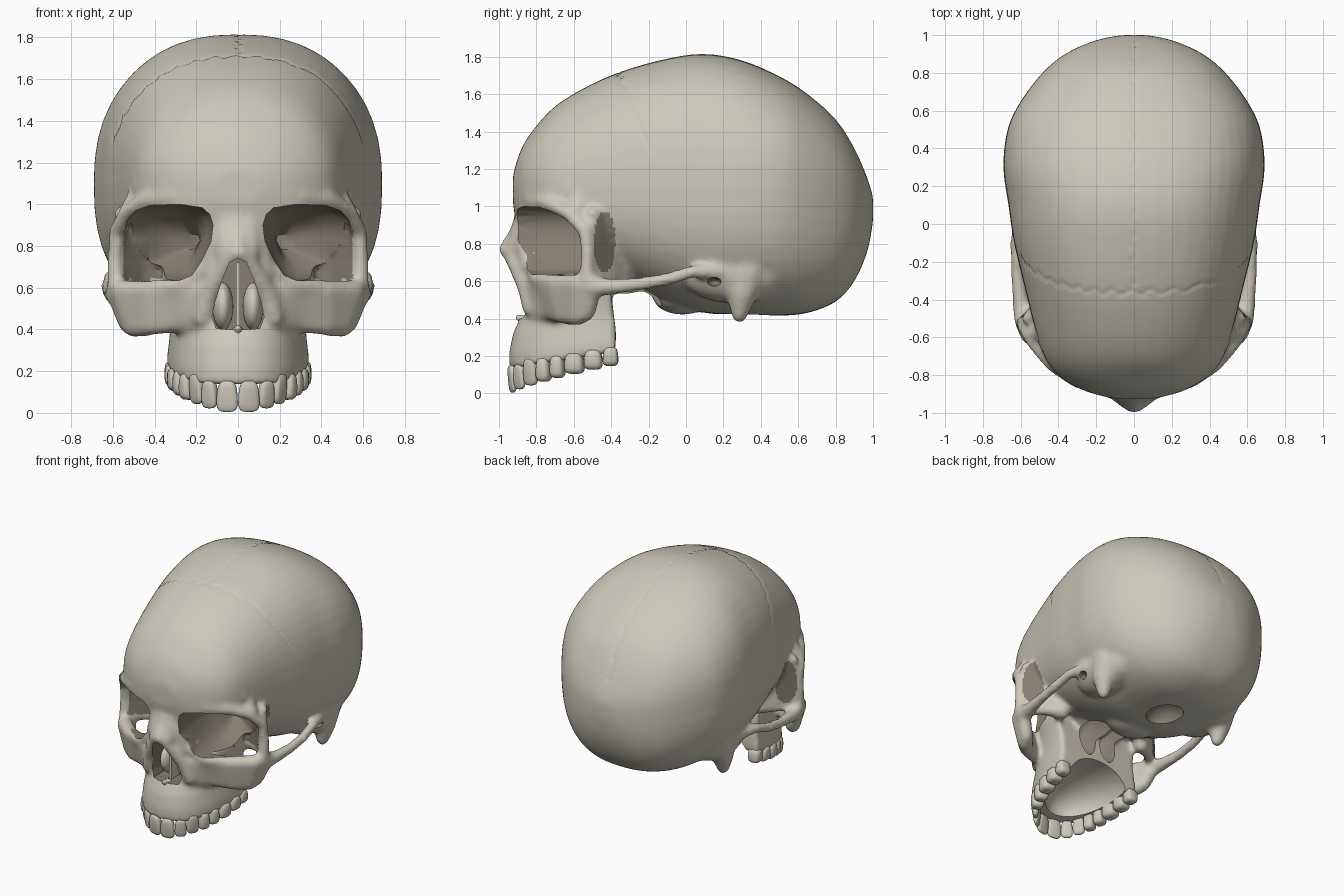
import bpy, bmesh, math
from mathutils import Matrix, Vector

if "Cube" in bpy.data.objects:
    bpy.data.objects.remove(bpy.data.objects["Cube"])


def material(name, col):
    m = bpy.data.materials.new(name)
    m.diffuse_color = (*col, 1)
    m.use_nodes = True
    m.node_tree.nodes["Principled BSDF"].inputs["Base Color"].default_value = m.diffuse_color
    return m


BONE = material("bone", (0.61, 0.58, 0.485))
CAVITY = material("cavity_bone", (0.24, 0.21, 0.16))


def spow(v, p):
    return math.copysign(abs(v) ** p, v)


def loft(bm, rings):
    vs = [[bm.verts.new(p) for p in r] for r in rings]
    n = len(rings[0])
    for a, b in zip(vs, vs[1:]):
        for i in range(n):
            bm.faces.new((a[i], a[(i + 1) % n], b[(i + 1) % n], b[i]))
    bm.faces.new(vs[0])
    bm.faces.new(vs[-1])


def ball(bm, c, r, sub=2):
    bmesh.ops.create_icosphere(bm, subdivisions=sub, radius=1,
                               matrix=Matrix.Translation(c) @ Matrix.Diagonal((*r, 1)))


def chain(bm, pts, sides=(1, -1)):
    # bar of overlapping balls along (x, y, z, radius) points
    for s in sides:
        for a, b in zip(pts, pts[1:]):
            for k in range(7):
                x, y, z, r = Vector(a).lerp(Vector(b), k / 6)
                ball(bm, (s * x, y, z), (r, r, r))


def make(bm, name, mat_index=0, angle=40):
    bmesh.ops.recalc_face_normals(bm, faces=bm.faces[:])
    for f in bm.faces:
        f.smooth = True
        f.material_index = mat_index
    me = bpy.data.meshes.new(name)
    bm.to_mesh(me)
    bm.free()
    me.materials.append(BONE)
    me.materials.append(CAVITY)
    me.set_sharp_from_angle(angle=math.radians(angle))
    ob = bpy.data.objects.new(name, me)
    bpy.context.scene.collection.objects.link(ob)
    return ob


def spline(rows, n=4):
    out = []
    for i in range(len(rows) - 1):
        a, b, c, d = [Vector(rows[min(max(i + k, 0), len(rows) - 1)]) for k in (-1, 0, 1, 2)]
        for t in (k / n for k in range(n)):
            out.append(.5 * (2 * b + (c - a) * t + (2 * a - 5 * b + 4 * c - d) * t * t + (3 * b - a - 3 * c + d) * t ** 3))
    return out + [Vector(rows[-1])]


def arch(t, w, yf, yb):
    return w * spow(math.sin(t), 0.87), yb - (yb - yf) * spow(math.cos(t), 0.87)


bm = bmesh.new()
# Braincase stations: (y, bottom, top, half width)
rings = []
for y, zb, zt, w in spline([
        (-.925, 1.0, 1.17, .11), (-.88, .86, 1.31, .27), (-.8, .8, 1.43, .4), (-.7, .75, 1.535, .475),
        (-.55, .66, 1.63, .525), (-.35, .6, 1.72, .575), (-.1, .49, 1.79, .635), (.1, .43, 1.815, .665),
        (.3, .42, 1.78, .692), (.5, .415, 1.695, .67), (.65, .43, 1.6, .6), (.8, .49, 1.465, .485),
        (.9, .6, 1.31, .365), (.97, .76, 1.15, .21), (1.0, .92, 1.05, .07)]):
    zc = 1.1 - .12 * max(0, (y - .55) / .45)
    p = .85 + .08 * min(1, max(0, (-.3 - y) / .4))
    ring = []
    for i in range(48):
        a = 2 * math.pi * i / 48
        q = p if math.sin(a) > 0 else .8
        s = spow(math.sin(a), q)
        ring.append((w * spow(math.cos(a), q), y, zc + s * (zt - zc if s > 0 else zc - zb)))
    rings.append(ring)
loft(bm, rings)
# Upper jaw: (z, slope towards the back, half width, front y, back y)
rings = []
for z, k, w, yf, yb in [(.13, .16, .34, -.945, -.38), (.22, .1, .34, -.945, -.375), (.32, .03, .332, -.925, -.375),
                        (.41, 0, .325, -.885, -.385), (.5, 0, .335, -.845, -.395), (.62, 0, .36, -.82, -.42),
                        (.78, 0, .35, -.76, -.45)]:
    pts = [arch(-math.pi / 2 + math.pi * i / 32, w, yf, yb) for i in range(33)]
    rings.append([(x, y, z + k * (y + .945)) for x, y in pts])
loft(bm, rings)
# Core between the eye sockets, skull base behind the palate
ball(bm, (0, -.64, .85), (.19, .24, .28), 3)
ball(bm, (0, -.33, .69), (.24, .2, .16), 3)
ball(bm, (0, -.02, .52), (.2, .16, .1), 3)
# Brow, side rim of the socket and temporal ridge
chain(bm, [(.06, -.855, 1.03, .065), (.3, -.82, 1.035, .05), (.43, -.74, 1.02, .045), (.53, -.63, .965, .04),
           (.583, -.54, .87, .04), (.59, -.525, .75, .038), (.585, -.53, .62, .045)])
chain(bm, [(.2, -.8, 1.08, .06), (.35, -.72, 1.09, .07), (.44, -.61, 1.09, .075)])
chain(bm, [(.53, -.59, .96, .045), (.48, -.57, 1.06, .042), (.465, -.53, 1.2, .035)])
# Wall between the socket and the temple
for z in (.61, .66, .71, .76, .81, .86, .91, .96):
    chain(bm, [(.56, -.5, z, .036), (.47, -.41, z, .04), (.36, -.35, z, .06)])
# Lower rim, cheek bone and the cheek surface up to the nose
chain(bm, [(.15, -.83, .7, .045), (.27, -.785, .61, .05), (.42, -.7, .595, .045), (.56, -.57, .59, .05)])
for k in range(6):
    z = .585 - .03 * k
    chain(bm, [(.17, -.82 + .004 * k, z, .05), (.28, -.765 + .009 * k, z, .05), (.42, -.695 + .008 * k, z - .003 * k, .052),
               (.555 - .011 * k, -.58, z - .004 * k, .055), (.59 - .012 * k, -.49 - .008 * k, z, .05)])
# Cheek arch to the ear
chain(bm, [(.585, -.5, .57, .055), (.6, -.4, .57, .046), (.62, -.25, .585, .038), (.622, -.1, .61, .037),
           (.61, .03, .65, .037), (.57, .18, .65, .045)])
# Nasal bones, frames of the nose opening, inner socket wall
chain(bm, [(0, -.84, 1.0, .075), (0, -.85, .94, .068), (0, -.89, .85, .06), (0, -.96, .77, .045)], (1,))
chain(bm, [(.05, -.855, .95, .06), (.055, -.885, .85, .055), (.055, -.925, .75, .045)])
chain(bm, [(.02, -.955, .765, .04), (.085, -.9, .67, .048), (.14, -.85, .57, .055), (.17, -.825, .46, .055)])
chain(bm, [(.085, -.84, .95, .055), (.1, -.86, .82, .055), (.13, -.84, .68, .055)])
for z in (.66, .72, .78, .84):
    chain(bm, [(.12, -.83, z, .045), (.14, -.6, z, .06)])
# Ear region and mastoids
for s in (1, -1):
    ball(bm, (s * .44, .26, .65), (.165, .3, .17), 3)
chain(bm, [(.5, .33, .66, .12), (.52, .3, .54, .085), (.515, .285, .42, .045)])
skull = make(bm, "skull_bone")

# Cutters: eye sockets, nose opening, holes and palate vault
socket = [(.12, .9), (.135, .95), (.17, .983), (.28, 1.0), (.42, .995), (.49, .97), (.535, .925), (.555, .86),
          (.552, .68), (.54, .648), (.5, .633), (.28, .635), (.22, .66), (.18, .72), (.13, .82)]
bm = bmesh.new()
for s in (1, -1):
    loft(bm, [[(s * (cx + (x - cx) * k), y, .82 + (z - .82) * k) for x, z in socket]
              for y, k, cx in [(-1.15, 1, .3), (-.7, 1, .3), (-.57, .97, .3), (-.51, .84, .29), (-.43, .56, .25),
                               (-.36, .2, .2)]])
sockets = make(bm, "socket_cutter", 1)
half = [(.04, .722), (.075, .64), (.11, .53), (.125, .46), (.105, .405), (.05, .4)]
outline = [(0, .74)] + half + [(-x, z) for x, z in reversed(half)]
bm = bmesh.new()
loft(bm, [[(x, y, z) for x, z in outline] for y in (-1.2, -.56)])
nose = make(bm, "nose_cutter", 1)
bm = bmesh.new()
for s in (1, -1):
    ball(bm, (s * .62, .15, .595), (.1, .04, .026), 3)    # ear hole
    ball(bm, (s * .088, -.31, .54), (.08, .2, .17), 3)    # rear nose openings
ball(bm, (0, .33, .41), (.12, .15, .11), 3)                # spinal opening
holes = make(bm, "hole_cutter", 1)
bm = bmesh.new()
ball(bm, (0, -.44, .16), (.26, .42, .2), 4)
palate = make(bm, "palate_cutter", 0)


def bake(ob):
    dg = bpy.context.evaluated_depsgraph_get()
    me = bpy.data.meshes.new_from_object(ob.evaluated_get(dg))
    ob.modifiers.clear()
    ob.data = me


# Fuse the bones into one smooth surface
rm = skull.modifiers.new("fuse", 'REMESH')
rm.mode = 'VOXEL'
rm.voxel_size = .016
rm.use_smooth_shade = True
sm = skull.modifiers.new("soften", 'SMOOTH')
sm.factor = .5
sm.iterations = 12
bake(skull)
# Shallow sutures across and along the vault
for v in skull.data.vertices:
    x, y, z = v.co
    wob = .012 * math.sin(60 * x + 40 * z)
    crown = z > 1.3 and abs(y + .36 - .45 * max(0, 1.7 - z) + wob) < .011
    middle = y > -.35 and z > 1.2 and abs(x + .008 * math.sin(50 * y)) < .011
    if crown or middle:
        v.co -= v.normal * .004
for c in (sockets, nose, holes, palate):
    b = skull.modifiers.new(c.name, 'BOOLEAN')
    b.solver = 'EXACT'
    b.object = c
bake(skull)
for c in (sockets, nose, holes, palate):
    bpy.data.objects.remove(c)
# Dark temple window behind the rim, and the back and inner wall of the sockets
for f in skull.data.polygons:
    x, y, z = f.center
    x = abs(x)
    window = x > .38 and ((y + .435) / .058) ** 2 + ((z - .81) / .165) ** 2 < 1
    back = .12 < x < .55 and -.58 < y < -.42 and .64 < z < .97 and f.normal.y < -.2
    wall = .12 < x < .3 and -.8 < y < -.5 and .64 < z < .97
    if window or back or wall:
        f.material_index = 1
skull.data.set_sharp_from_angle(angle=math.radians(45))

# Inside of the nose: septum, side scrolls and lower spine
bm = bmesh.new()
bmesh.ops.create_cube(bm, size=1, matrix=Matrix.Translation((0, -.69, .55)) @ Matrix.Diagonal((.02, .26, .34, 1)))
for s in (1, -1):
    ball(bm, (s * .072, -.7, .51), (.05, .12, .115), 3)
chain(bm, [(0, -.85, .38, .035), (0, -.895, .405, .015)], (1,))
make(bm, "nasal_septum_and_scrolls")

# Teeth: (width, depth, height) from the middle to the back, placed along the jaw curve
sizes = [(.098, .06, .15), (.078, .06, .135), (.08, .075, .15), (.074, .09, .13), (.074, .095, .125),
         (.1, .105, .115), (.095, .105, .11), (.08, .095, .105)]
curve = [Vector(arch(math.pi / 2 * i / 300, .305, -.93, -.36)) for i in range(301)]
dist = [0]
for a, b in zip(curve, curve[1:]):
    dist.append(dist[-1] + (b - a).length)
fit = dist[-1] / sum(w for w, d, h in sizes)
bm = bmesh.new()
pos = 0
for w, d, h in sizes:
    w *= fit
    i = min(range(301), key=lambda k: abs(dist[k] - pos - w / 2))
    pos += w
    p = curve[i]
    tan = (curve[min(i + 4, 300)] - curve[max(i - 4, 0)]).normalized()
    tip = .236 * max(0, p.y + .93) ** .75
    for s in (1, -1):
        for v in bmesh.ops.create_uvsphere(bm, u_segments=16, v_segments=10, radius=1)['verts']:
            a, b, c = (spow(q, .6) for q in v.co)
            a, b = a * w * .545 * (1 - .1 * (c + 1)), b * d * .5
            if d < .08:
                b *= .75 + .25 * c
            v.co = (s * (p.x + tan.x * a + tan.y * b), p.y + tan.y * a - tan.x * b, tip + h / 2 * (1 + c))
make(bm, "upper_teeth", 0, 60)
